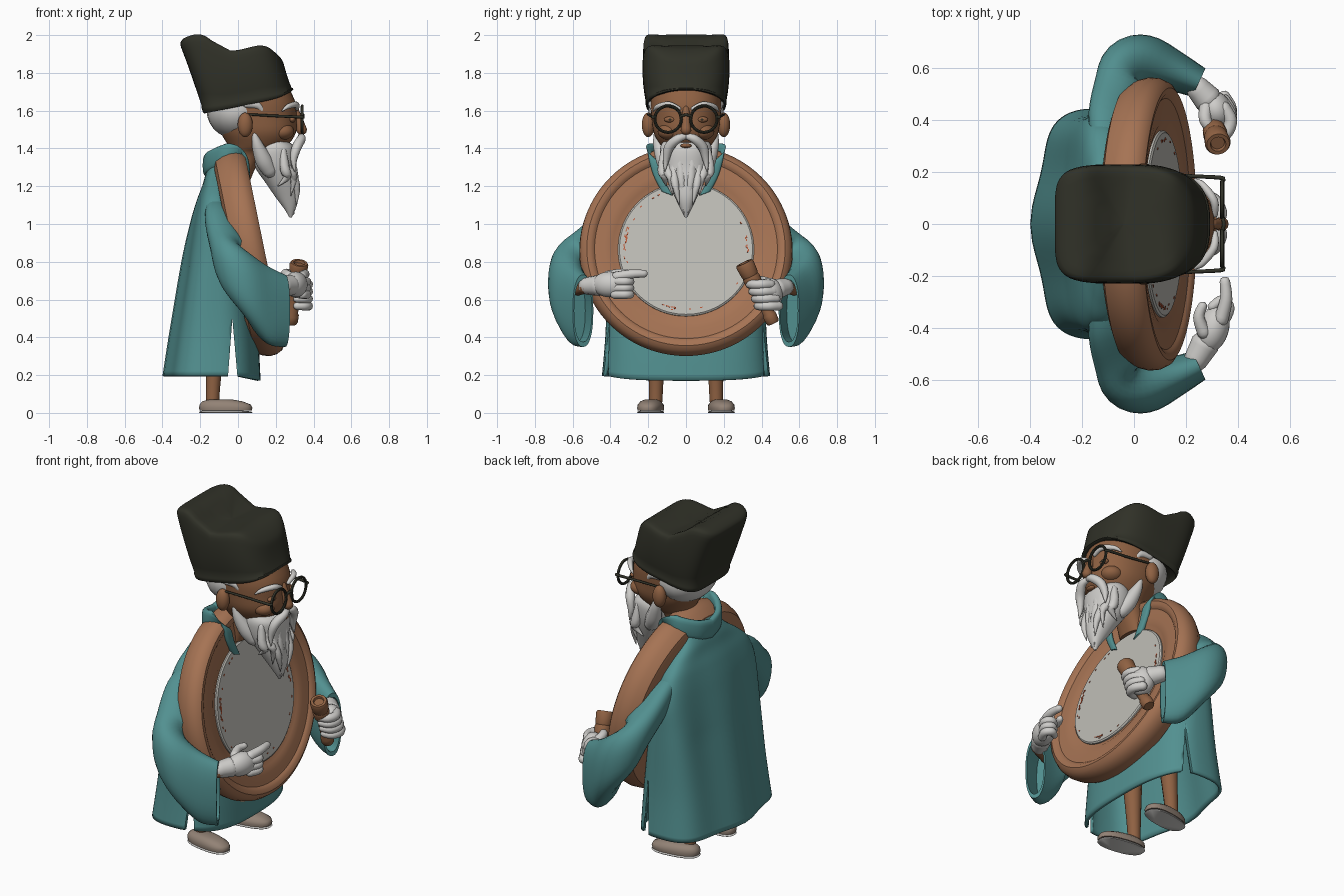
import bpy, bmesh, math, random
from mathutils import Vector as V, Matrix

if "Cube" in bpy.data.objects:
    bpy.data.objects.remove(bpy.data.objects["Cube"])

random.seed(4)
def material(name, r, g, b):
    m = bpy.data.materials.new(name)
    m.diffuse_color = (r, g, b, 1)
    m.use_nodes = True
    m.node_tree.nodes["Principled BSDF"].inputs["Base Color"].default_value = m.diffuse_color
    return m
TEAL = material("teal cloth", .085, .28, .28)
DARK = material("dark felt", .03, .031, .021)
WOOD = material("warm wood", .38, .172, .088)
SKIN = material("skin", .275, .12, .055)
WHITE = material("white", .62, .61, .59)
PALE = material("pale disc", .52, .51, .47)
SHOE = material("taupe shoe", .29, .225, .18)
RED = material("red fleck", .5, .1, .04)

def finish(name, bm, mat, angle=50):
    bmesh.ops.recalc_face_normals(bm, faces=bm.faces)
    me = bpy.data.meshes.new(name)
    bm.to_mesh(me); bm.free()
    me.materials.append(mat)
    for p in me.polygons: p.use_smooth = True
    me.set_sharp_from_angle(angle=math.radians(angle))
    ob = bpy.data.objects.new(name, me)
    bpy.context.collection.objects.link(ob)
    return ob

def smooth(rows, k=4):
    """Catmull-Rom subdivision of a list of number tuples."""
    out, n = [], len(rows)
    for i in range(n - 1):
        a, b, c, d = rows[max(i-1, 0)], rows[i], rows[i+1], rows[min(i+2, n-1)]
        for j in range(k):
            t = j / k
            out.append(tuple(.5*(2*q + (r-p)*t + (2*p-5*q+4*r-s)*t*t + (3*q-p-3*r+s)*t**3)
                             for p, q, r, s in zip(a, b, c, d)))
    return out + [tuple(rows[-1])]

def loft(name, rings, mat, cap0=True, cap1=True, angle=50):
    bm = bmesh.new()
    vs = [[bm.verts.new(p) for p in r] for r in rings]
    n = len(vs[0])
    for r, s in zip(vs, vs[1:]):
        for i in range(n):
            bm.faces.new((r[i], r[(i+1) % n], s[(i+1) % n], s[i]))
    if cap0: bm.faces.new(vs[0])
    if cap1: bm.faces.new(vs[-1])
    return finish(name, bm, mat, angle)

def power(v, p): return math.copysign(abs(v) ** (2 / p), v)
def ring(c, a, b, n=24, p=2):
    return [V(c) + V(a) * power(math.cos(t), p) + V(b) * power(math.sin(t), p)
            for t in (2 * math.pi * i / n for i in range(n))]

def stack(name, rows, mat, n=40, p=2.2, **kw):
    """Horizontal rings from rows of (z, back x, front x, half width)."""
    return loft(name, [ring(((b+f)/2, 0, z), ((f-b)/2, 0, 0), (0, w, 0), n, p)
                       for z, b, f, w in smooth(rows)], mat, **kw)

def tube(name, rows, mat, n=12):
    """Round-ended tube along rows of (x, y, z, radius)."""
    rows = smooth(rows)
    pts = [V(r[:3]) for r in rows]
    rings = []
    for i, r in enumerate(rows):
        t = (pts[min(i+1, len(pts)-1)] - pts[max(i-1, 0)]).normalized()
        a = t.cross(V((0, 0, 1)))
        a = (a if a.length > .01 else t.cross(V((1, 0, 0)))).normalized()
        b = a.cross(t)
        R = max(r[3], .002)
        if i == 0:
            rings += [ring(pts[0] - t*R*s, a*R*c, b*R*c, n) for s, c in ((.8, .3), (.55, .75))]
        rings.append(ring(pts[i], a*R, b*R, n))
        if i == len(rows) - 1:
            rings += [ring(pts[i] + t*R*s, a*R*c, b*R*c, n) for s, c in ((.55, .75), (.8, .3))]
    return loft(name, rings, mat)

def ball(name, loc, scale, mat, rz=0):
    bm = bmesh.new()
    bmesh.ops.create_uvsphere(bm, u_segments=24, v_segments=14, radius=1)
    bm.transform(Matrix.Translation(loc) @ Matrix.Rotation(rz, 4, 'Z') @ Matrix.Diagonal((*scale, 1)))
    return finish(name, bm, mat)

def lathe(name, prof, mat, M, n=72, closed=False):
    rings = [[M @ V((r*math.cos(t), r*math.sin(t), h)) for t in (2*math.pi*i/n for i in range(n))]
             for r, h in prof]
    if closed: rings.append(rings[0])
    ob = loft(name, rings, mat, not closed, not closed, angle=35)
    if closed:
        bm = bmesh.new(); bm.from_mesh(ob.data)
        bmesh.ops.remove_doubles(bm, verts=bm.verts, dist=1e-5)
        bm.to_mesh(ob.data); bm.free()
    return ob

# Robe: open bottom, gentle folds
rows = smooth([(.195, -.40, .12, .445), (.45, -.36, .10, .425), (.8, -.30, .05, .42), (1.0, -.255, 0, .415),
               (1.12, -.22, -.03, .375), (1.2, -.19, -.05, .29), (1.28, -.165, -.05, .18), (1.36, -.12, 0, .13)], 6)
rings = []
for z, b, f, w in rows:
    fold = .03 * max(0, min(1, (1.25 - z) / .5))
    r = ring(((b+f)/2, 0, z), ((f-b)/2, 0, 0), (0, w, 0), 80, 2.7)
    for p in r:
        if p.x < (b+f)/2: p.x += fold * (1 - math.cos(p.y / w * 2 * math.pi)) * .5
        if z < .3: p.z -= .2 * max(0, p.x) * (.3 - z) / .105
    rings.append(r)
robe = loft("robe", rings, TEAL, cap0=False)
mod = robe.modifiers.new("cloth thickness", 'SOLIDIFY'); mod.thickness = .018; mod.offset = -1
# Wedge cutter for the side slits
cut = loft("slit_cutter", [[V((-.06, y, .1)), V((.005, y, .1)), V((-.03, y, .5))] for y in (-.6, .6)], TEAL)
cut.hide_render = True; cut.hide_viewport = True
mod = robe.modifiers.new("side slits", 'BOOLEAN'); mod.object = cut; mod.operation = 'DIFFERENCE'; mod.solver = 'EXACT'

# Tilted round board with pale centre
board = Matrix.Translation((.06, 0, .855)) @ Matrix.Rotation(math.radians(78.5), 4, 'Y')
lathe("round_board", [(.01, -.095), (.49, -.095), (.53, -.08), (.555, -.04), (.565, 0), (.562, .035), (.547, .066),
      (.525, .08), (.504, .078), (.492, .07), (.484, .063), (.47, .062), (.43, .062), (.39, .056), (.37, .046),
      (.01, .045)], WOOD, board, 96)
lathe("pale_disc", [(.01, .04), (.36, .04), (.36, .054), (.352, .06), (.01, .06)], PALE, board, 96)
bm = bmesh.new()
for i in range(46):
    t = random.choice((-.15, math.pi / 2 + .15, -math.pi / 2 - .15, random.uniform(0, 6.3))) + random.gauss(0, .18)
    bmesh.ops.create_cube(bm, size=1, matrix=board @ Matrix.Rotation(t, 4, 'Z') @
        Matrix.Translation((random.uniform(.318, .335), 0, .0605)) @ Matrix.Diagonal((.005, .012, .004, 1)))
finish("disc_flecks", bm, RED)

# Hat: swept crown with a raised back and dipped top
top = smooth([(-.33, 1.955), (-.26, 1.995), (-.18, 1.998), (-.05, 1.918), (.12, 1.945), (.2, 1.905), (.3, 1.80)], 8)
def top_z(x):
    for (x0, z0), (x1, z1) in zip(top, top[1:]):
        if x <= x1: return z0 + (z1 - z0) * (x - x0) / (x1 - x0)
    return top[-1][1]
rings = []
for s, t in ((.95, .03), (1, 0), (1.02, .02), (1.02, .08), (1, .1), (1, .25), (1, .4), (1, .55), (1, .7), (1, .84), (.997, .91),
             (.985, .96), (.96, .985), (.91, 1), (.8, 1), (.6, 1), (.4, 1), (.2, 1), (.02, 1)):
    xb, xf, w = -.178 - .137*t, .29 - .053*t, .205 + .06*t*(1-t) + .018*t
    c, r = (xb + xf) / 2, []
    for i in range(64):
        a = 2 * math.pi * i / 64
        p = 2.7 if math.cos(a) > 0 else 5
        x = c + s * (xf - xb) / 2 * power(math.cos(a), p)
        y = s * w * power(math.sin(a), p)
        zb = 1.585 + (x + .18) * .2 + (.03 * (1 - (y/w)**2) if x > c else 0) * (x - c) / .23
        r.append(V((x, y, zb + (top_z(x) - zb) * t)))
    rings.append(r)
loft("hat", rings, DARK)

# Head, neck, hair and facial features
stack("head", [(1.22, -.02, .06, .08), (1.36, -.04, .13, .09), (1.41, -.05, .25, .13), (1.48, -.09, .305, .17),
               (1.56, -.125, .31, .182), (1.64, -.14, .305, .188), (1.72, -.13, .27, .18)], SKIN)
ball("back_hair", (-.008, 0, 1.60), (.158, .199, .15), WHITE)
tube("nose", [(.30, 0, 1.61, .018), (.322, 0, 1.55, .022), (.338, 0, 1.495, .028)], SKIN)
ball("lower_lip", (.31, 0, 1.415), (.02, .03, .012), SKIN)
stack("beard", [(1.035, .272, .285, .006), (1.08, .245, .305, .03), (1.14, .20, .32, .058), (1.22, .145, .318, .095),
                (1.30, .09, .31, .125), (1.37, .075, .31, .137), (1.41, .09, .30, .135), (1.44, .12, .26, .12)], WHITE)

# Collar band
half = [(-.165, 0, 1.31), (-.15, .09, 1.33), (-.09, .165, 1.36), (-.01, .19, 1.38), (.04, .172, 1.345),
        (.05, .145, 1.25), (.054, .10, 1.16)]
for s, side in ((1, "left"), (-1, "right")):
    def tub(name, rows, mat, **kw):
        return tube(side + "_" + name, [(x, s*y, z, r) for x, y, z, r in rows], mat, **kw)
    def bal(name, x, y, z, sc, mat): return ball(side + "_" + name, (x, s*y, z), sc, mat)
    # Collar half
    rings = []
    for i, q in enumerate(smooth(half, 5)):
        f = max(0, min(1, (i - 12) / 9))
        wide = V((0, 0, 1)).lerp(V((-.1, s*.8, .3)), f) * (.056 - .02*f)
        thin = V((q[0] + .02, s*q[1], 0)).normalized().lerp(V((1, 0, .2)), f) * (.022 - .009*f)
        rings.append(ring((q[0], s*q[1], q[2]), thin, wide, 16, 3))
    loft(side + "_collar", rings, TEAL)
    # Wide sleeve with a hollow cuff
    rows = smooth([(-.10, .30, 1.06, .06, .09), (-.085, .42, .97, .085, .13), (-.05, .53, .855, .10, .15),
                   (-.015, .605, .755, .11, .18), (.05, .622, .665, .105, .205), (.15, .59, .575, .08, .215),
                   (.25, .545, .54, .06, .195)])
    rings = []
    for i, r in enumerate(rows):
        a, b = rows[max(i-1, 0)], rows[min(i+1, len(rows)-1)]
        t = V((b[0]-a[0], s*(b[1]-a[1]), 0)).normalized()
        tilt = -.25 * (1 - i / (len(rows) - 1))
        rings.append(ring((r[0], s*r[1], r[2]), V((-t.y, t.x, 0))*r[3], V((tilt, 0, .98))*r[4], 32, 2.3))
    mid = sum(rings[-1], V()) / 32
    inner = [mid + (p - mid) * .86 for p in rings[-1]]
    rings += [inner, [p - V((.10, s*-.035, 0)) for p in inner]]
    loft(side + "_sleeve", rings, TEAL)
    tub("wrist", [(.14, .575, .65, .03), (.25, .53, .665, .034)], SKIN)
    # Face
    bal("ear", .038, .2, 1.525, (.04, .034, .065), SKIN)
    bal("cheek", .235, .09, 1.49, (.062, .06, .045), SKIN)
    bal("eye", .286, .085, 1.553, (.018, .032, .016), SKIN)
    bal("pupil", .3015, .085, 1.553, (.004, .009, .006), DARK)
    tub("eyebrow", [(.312, .035, 1.61, .011), (.308, .09, 1.632, .016), (.265, .15, 1.622, .013), (.235, .172, 1.60, .004)], WHITE)
    tub("sideburn", [(.088, .158, 1.475, .014), (.102, .145, 1.42, .03), (.135, .115, 1.34, .045), (.17, .09, 1.28, .04)], WHITE)
    tub("temple_hair", [(.04, .182, 1.635, .02), (.10, .175, 1.63, .022), (.13, .17, 1.60, .014)], WHITE)
    tub("moustache", [(.332, .006, 1.462, .016), (.335, .045, 1.45, .024), (.31, .09, 1.405, .026),
                      (.295, .105, 1.34, .018), (.30, .112, 1.28, .003)], WHITE)
    for i, (y0, y1, z1, x1) in enumerate(((.02, .012, 1.05, .295), (.055, .035, 1.10, .31), (.085, .07, 1.15, .28),
                                          (.115, .105, 1.20, .21))):
        tub(f"beard_lock_{i}", [(.295 - .5*y0, y0, 1.39, .018), (.295 - .4*y0, y0 + .01, 1.29, .027),
                                ((x1 + .27)/2 + .02, y0, 1.2 if i < 2 else 1.25, .02), (x1, y1, z1, .002)], WHITE)
    # Glasses
    M = Matrix.Translation((.34, s*.095, 1.555)) @ Matrix.Rotation(math.pi/2, 4, 'Y')
    lathe(side + "_glasses_rim", [(.07 + .008*math.cos(k*math.pi/4), .008*math.sin(k*math.pi/4)) for k in range(8)],
          DARK, M, 32, True)
    tub("glasses_arm", [(.34, .165, 1.565, .008), (.335, .178, 1.566, .008), (.2, .186, 1.572, .007), (.06, .20, 1.58, .006)], DARK)
    # Legs and shoes
    tub("leg", [(-.135, .16, .06, .036), (-.13, .158, .18, .04), (-.11, .15, .5, .06)], SKIN)
    for nm, z0, z1, mat in (("sole", 0, .014, WHITE), ("shoe", .012, .07, SHOE)):
        rings = []
        for f, k in ((0, .97), (.25, 1), (.55, .96), (.85, .75), (1, .45)):
            r = ring((0, 0, z0 + (z1 - z0)*f), (.143*k, 0, 0), (0, .066*k, 0), 28, 2.5)
            R = Matrix.Rotation(s*.16, 3, 'Z')
            rings.append([R @ p + V((-.065 - .05*max(0, f-.5), s*.187, 0)) for p in r])
        loft(side + "_" + nm, rings, mat)
tube("glasses_bridge", [(.342, -.03, 1.57, .007), (.346, 0, 1.578, .007), (.342, .03, 1.57, .007)], DARK)

# Pointing hand
tube("pointing_glove_cuff", [(.235, -.53, .672, .046), (.275, -.46, .675, .056)], WHITE)
ball("pointing_palm", (.305, -.405, .68), (.06, .095, .068), WHITE, -.3)
tube("pointing_index", [(.335, -.37, .72, .028), (.355, -.29, .735, .024), (.35, -.22, .737, .02)], WHITE)
tube("pointing_thumb", [(.27, -.42, .725, .026), (.25, -.36, .74, .022), (.265, -.315, .745, .018)], WHITE)
for i in range(3):
    z = .695 - i * .034
    tube(f"pointing_curled_finger_{i}", [(.34, -.38, z, .024), (.365, -.325, z, .023), (.34, -.295, z, .022),
                                         (.30, -.32, z, .018)], WHITE)

# Gripping hand with a wooden handle
ball("gripping_palm", (.315, .44, .63), (.062, .075, .085), WHITE, .4)
tube("gripping_glove_cuff", [(.24, .53, .668, .045), (.285, .48, .655, .055)], WHITE)
tube("gripping_thumb", [(.28, .46, .68, .027), (.275, .40, .70, .024), (.31, .355, .70, .018)], WHITE)
for i in range(4):
    z, d = .68 - i * .038, i * .014
    tube(f"gripping_finger_{i}", [(.345, .45 + d, z, .025), (.372, .40 + d, z, .025), (.355, .35 + d, z, .024),
                                  (.31, .335 + d, z, .02)], WHITE)
axis = V((.325, .305, .80)) - V((.28, .462, .475))
M = Matrix.Translation((.28, .462, .475)) @ axis.to_track_quat('Z', 'Y').to_matrix().to_4x4()
lathe("wooden_handle", [(.005, 0), (.03, 0), (.036, .012), (.036, .05), (.03, .06), (.032, .22), (.044, .23), (.047, .27),
                        (.043, .28), (.046, .29), (.05, .345), (.044, .358), (.03, .358), (.026, .345), (.005, .345)], SKIN, M, 28)
